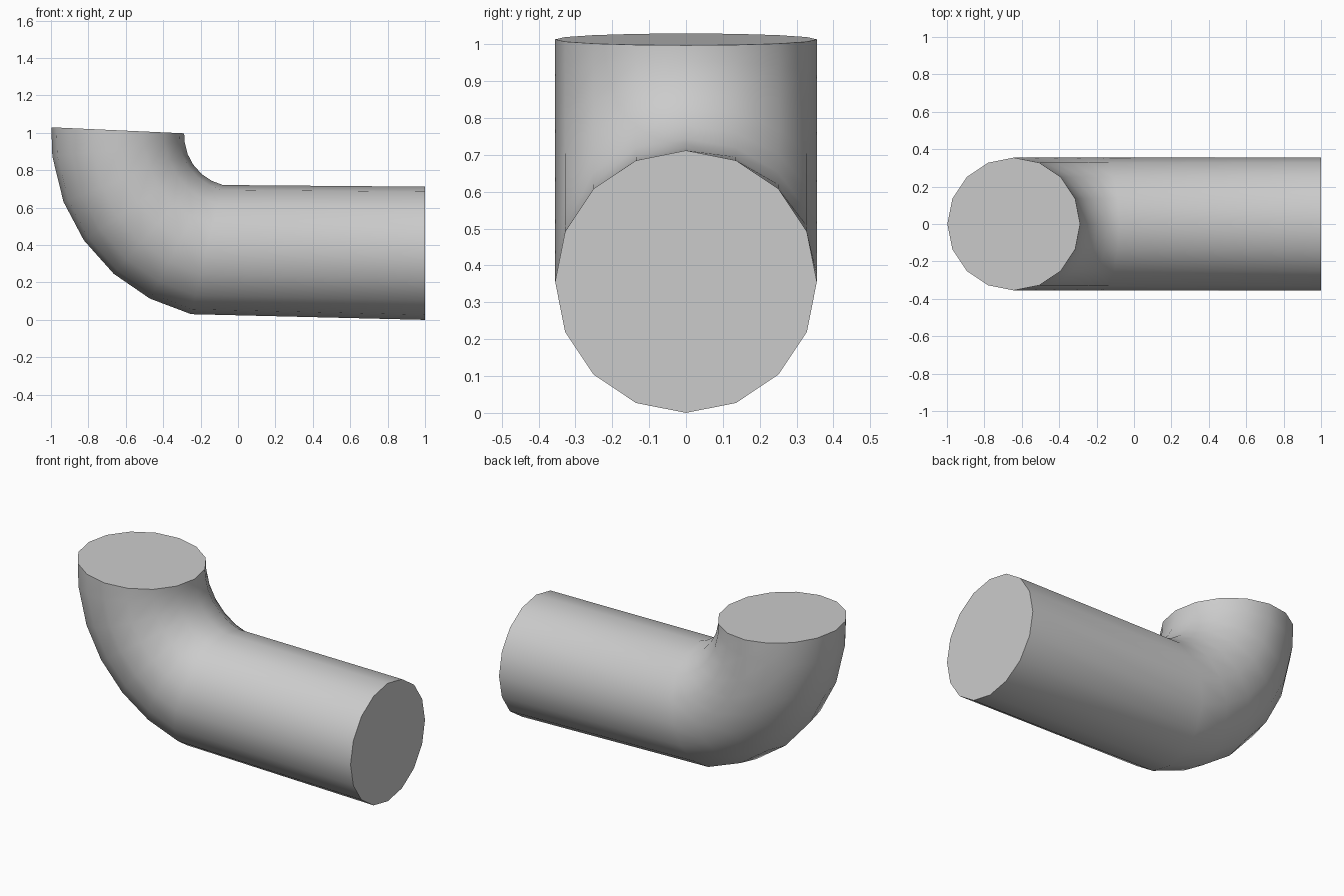
import bpy, bmesh, math

if "Cube" in bpy.data.objects:
    bpy.data.objects.remove(bpy.data.objects["Cube"])

SIDES = 16
RY = 0.355                      # half width of the pipe
CX, CZ = -0.016, 0.985          # centre of the elbow
R_IN, R_OUT = 0.272, 0.983      # inner and outer bend radii

# Each ring is an (outer point, inner point) pair in the x-z plane
rings = [((1.0, 0.0), (1.0, 0.712))]
for deg in (13.8, 27.6, 41.3, 55.3, 68.9, 83.5, 92.6):
    a = math.radians(deg)
    dx, dz = -math.sin(a), -math.cos(a)
    rings.append(((CX + dx * R_OUT, CZ + dz * R_OUT),
                  (CX + dx * R_IN, CZ + dz * R_IN)))


def add_ring(bm, outer, inner):
    mx, mz = (outer[0] + inner[0]) / 2, (outer[1] + inner[1]) / 2
    ux, uz = inner[0] - mx, inner[1] - mz
    verts = []
    for i in range(SIDES):
        t = 2 * math.pi * i / SIDES
        c, s = math.cos(t), math.sin(t)
        verts.append(bm.verts.new((mx + ux * c, RY * s, mz + uz * c)))
    return verts


# Straight pipe, elbow and flat end caps
bm = bmesh.new()
loops = [add_ring(bm, o, i) for o, i in rings]
for a, b in zip(loops, loops[1:]):
    for i in range(SIDES):
        j = (i + 1) % SIDES
        bm.faces.new((a[i], a[j], b[j], b[i]))
bm.faces.new(loops[0])
bm.faces.new(loops[-1])
bmesh.ops.recalc_face_normals(bm, faces=bm.faces)

mesh = bpy.data.meshes.new("elbow_pipe")
bm.to_mesh(mesh)
bm.free()
pipe = bpy.data.objects.new("elbow_pipe", mesh)
bpy.context.collection.objects.link(pipe)
bpy.context.view_layer.objects.active = pipe
pipe.select_set(True)
bpy.ops.object.shade_smooth_by_angle(angle=math.radians(40))
